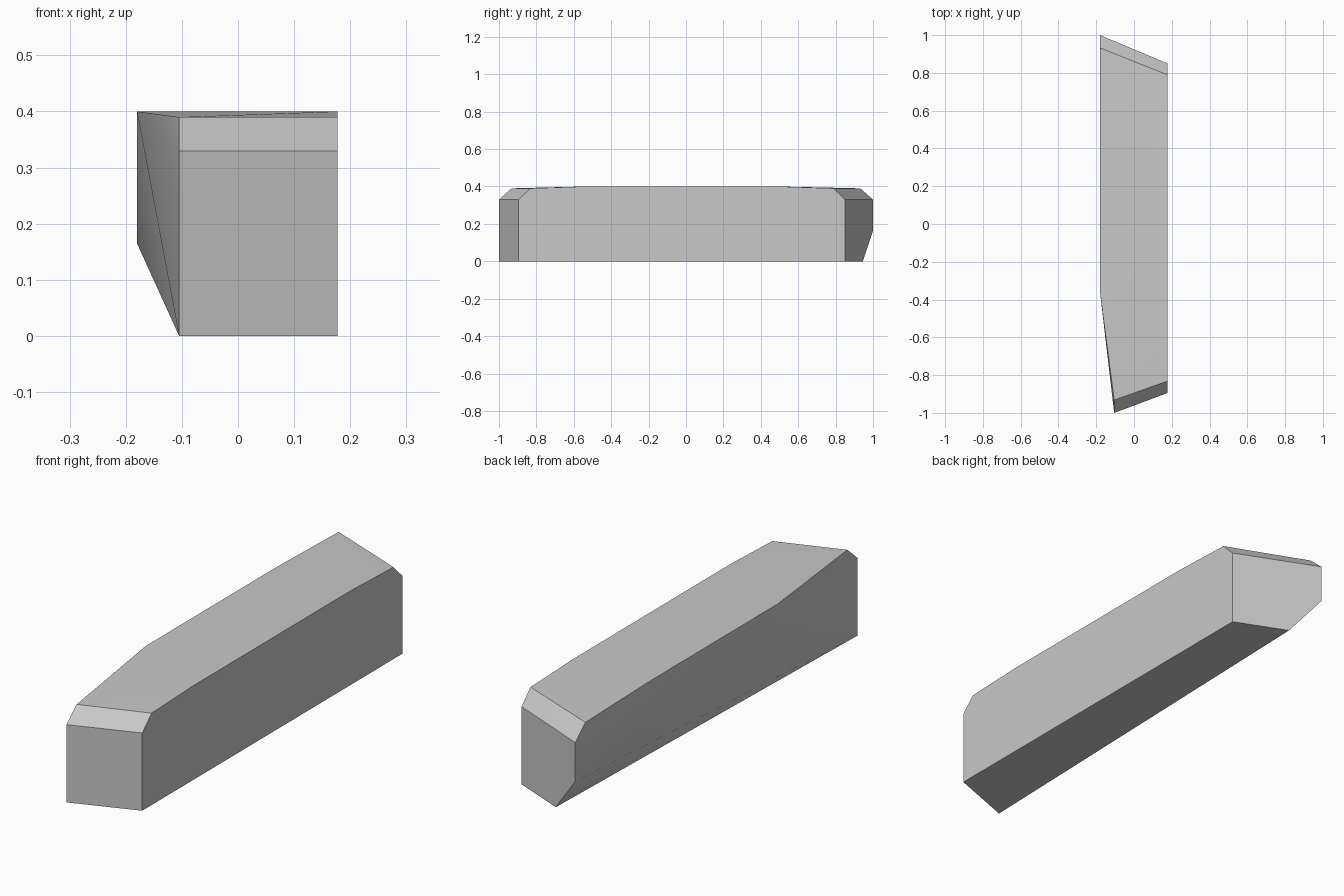
import bpy
import bmesh
import math

cube = bpy.data.objects.get("Cube")
if cube:
    bpy.data.objects.remove(cube, do_unlink=True)

# One plain grey for the whole block
grey = bpy.data.materials.new("light_grey")
grey.use_nodes = True
colour = (0.58, 0.58, 0.58, 1)
grey.diffuse_color = colour
grey.node_tree.nodes["Principled BSDF"].inputs["Base Color"].default_value = colour

LEFT, RIGHT, NOSE = 0.177, -0.18, -0.105   # x of the two sides and the narrowed front
SHOULDER, RIM, TOP = 0.33, 0.39, 0.40      # heights of the end bevels and the crown

# Straight left side
points = [(LEFT, -0.895, 0), (LEFT, 0.85, 0),
          (LEFT, -0.895, SHOULDER), (LEFT, 0.85, SHOULDER),
          (LEFT, -0.832, RIM), (LEFT, 0.79, RIM),
          (LEFT, -0.55, TOP), (LEFT, 0.5, TOP)]
# Tapered front corner
points += [(NOSE, -1, 0), (NOSE, -1, SHOULDER), (NOSE, -0.932, RIM)]
# Right side with its undercut towards the back
points += [(RIGHT, -0.36, TOP), (RIGHT, 0.5, TOP), (RIGHT, 0.932, RIM),
           (RIGHT, 1, SHOULDER), (RIGHT, 1, 0.165), (-0.05, 0.945, 0)]

# Convex block through the corners, coplanar triangles merged
bm = bmesh.new()
for p in points:
    bm.verts.new(p)
bmesh.ops.convex_hull(bm, input=bm.verts[:])
bmesh.ops.dissolve_limit(bm, angle_limit=math.radians(0.2),
                         verts=bm.verts[:], edges=bm.edges[:])
bmesh.ops.recalc_face_normals(bm, faces=bm.faces[:])
mesh = bpy.data.meshes.new("bevelled_block")
bm.to_mesh(mesh)
bm.free()
mesh.materials.append(grey)

block = bpy.data.objects.new("bevelled_block", mesh)
bpy.context.collection.objects.link(block)

# Soft folds along the sides and top, crisp ends
bpy.ops.object.select_all(action="DESELECT")
block.select_set(True)
bpy.context.view_layer.objects.active = block
bpy.ops.object.shade_smooth_by_angle(angle=math.radians(35))
